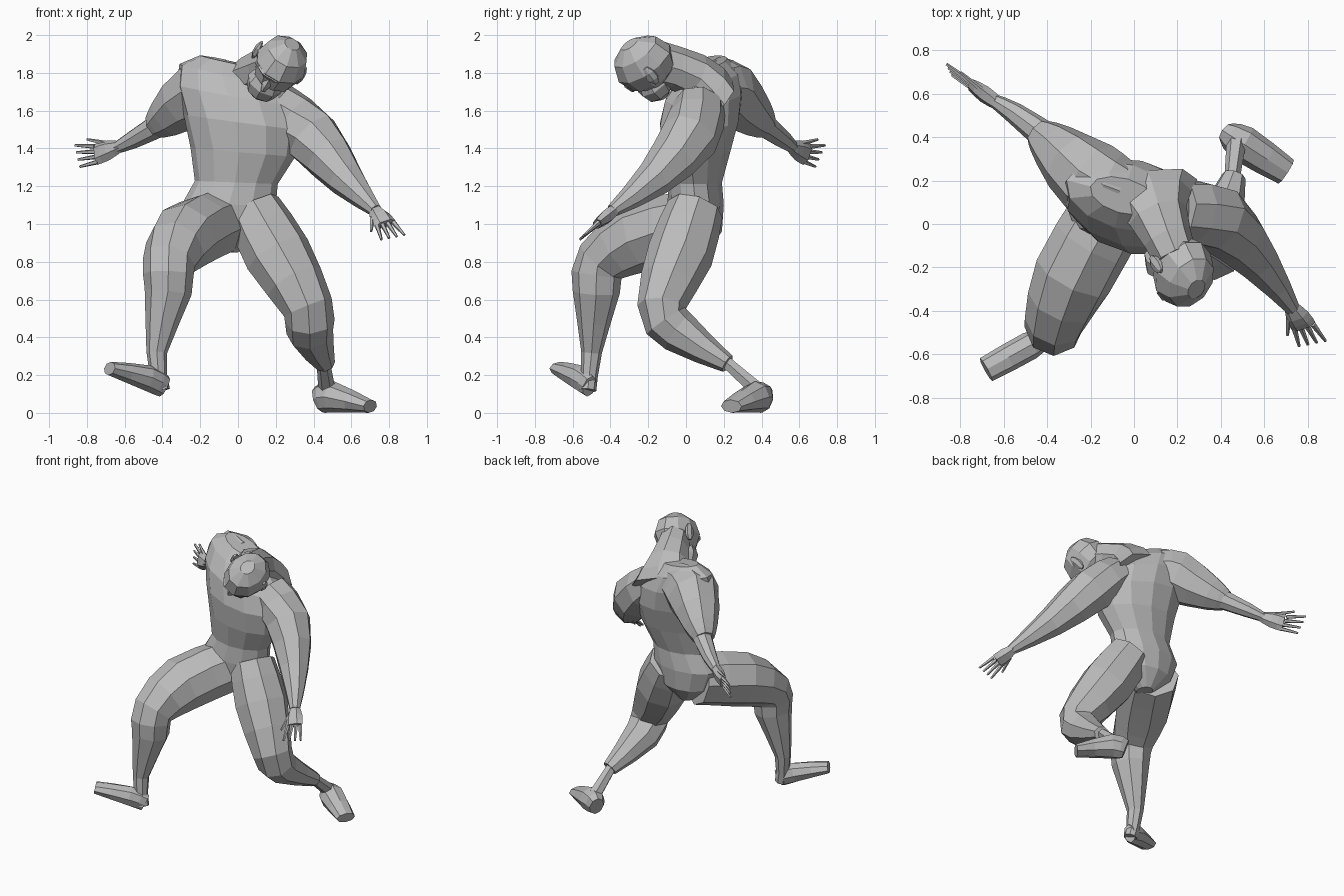
import bpy, bmesh, math
from mathutils import Vector, Matrix

cube = bpy.data.objects.get("Cube")
if cube:
    bpy.data.objects.remove(cube)

grey = bpy.data.materials.new("plain grey")
grey.use_nodes = True
grey.diffuse_color = (.5, .5, .5, 1)
grey.node_tree.nodes["Principled BSDF"].inputs["Base Color"].default_value = grey.diffuse_color


def skin(name, rings):
    """Bridge a list of rings of points into a closed, faceted mesh."""
    bm = bmesh.new()
    loops = [[bm.verts.new(point) for point in points] for points in rings]
    count = len(loops[0])
    for low, high in zip(loops, loops[1:]):
        for i in range(count):
            j = (i + 1) % count
            bm.faces.new((low[i], low[j], high[j], high[i]))
    bm.faces.new(loops[0][::-1])
    bm.faces.new(loops[-1])
    bmesh.ops.recalc_face_normals(bm, faces=bm.faces)
    mesh = bpy.data.meshes.new(name)
    bm.to_mesh(mesh)
    bm.free()
    mesh.materials.append(grey)
    bpy.context.collection.objects.link(bpy.data.objects.new(name, mesh))


def ring(center, wide, deep, sides):
    """Ellipse of points spanned by two half-axis vectors."""
    turns = [math.tau * i / sides for i in range(sides)]
    return [center + wide * math.cos(t) + deep * math.sin(t) for t in turns]


def smooth_path(joints):
    """Insert a curved in-between station in each gap of the joints."""
    nodes = [Vector(joint) for joint in joints]
    padded = [nodes[0], *nodes, nodes[-1]]
    path = [nodes[0]]
    for before, start, end, after in zip(padded, padded[1:], padded[2:], padded[3:]):
        path += [(9 * (start + end) - before - after) / 16, end]
    return path


def limb(name, joints, side=(1, 0, 0), flat=(1, 1), sides=8):
    """Loft through joints (x, y, z, radius); flat scales depth from start to end."""
    path = smooth_path(joints)
    last = len(path) - 1
    rings = []
    for i, station in enumerate(path):
        along = (path[min(i + 1, last)].xyz - path[max(i - 1, 0)].xyz).normalized()
        wide = Vector(side)
        wide = (wide - along * along.dot(wide)).normalized()
        depth = station.w * (flat[0] + (flat[1] - flat[0]) * i / last)
        rings.append(ring(station.xyz, wide * station.w, along.cross(wide) * depth, sides))
    skin(name, rings)


def hand(label, wrist, knuckle, reach, across, thumb_sign):
    """Flat palm, four fanned fingers and a thumb."""
    wrist, knuckle, reach = Vector(wrist), Vector(knuckle), Vector(reach)
    across = Vector(across).normalized()
    middle = (wrist + knuckle) / 2
    limb(label + "_palm", [(*wrist, .03), (*middle, .055), (*knuckle, .06)],
         across, (1, .4), 6)

    def digit(name, start, end):
        limb(name, [(*start, .014), (*end, .007)], across, sides=5)

    for i in range(4):
        offset = across * (i - 1.5) * .03
        digit(f"{label}_finger_{i + 1}", knuckle + offset, knuckle + reach + offset * 1.4)
    thumb = across * thumb_sign
    digit(label + "_thumb", middle + thumb * .04, knuckle + reach * .3 + thumb * .09)


# Torso: pelvis to collar, twisting and leaning with height
rings = []
for z, width, depth in [(.85, .05, .06), (.96, .19, .14), (1.1, .25, .15), (1.22, .22, .14),
                        (1.38, .28, .18), (1.54, .32, .21), (1.68, .33, .2),
                        (1.79, .28, .15), (1.86, .16, .08)]:
    twist = min(max((z - 1.1) / .7, 0), 1)
    turn = (Matrix.Rotation(math.radians(-16 * twist), 3, 'Z')
            @ Matrix.Rotation(math.radians(12 * twist), 3, 'Y'))
    center = Vector((.08 * math.sin(math.pi * twist) - .05, .05 + .08 * twist ** 3, z))
    rings.append(ring(center, turn.col[0] * width, turn.col[1] * depth, 12))
skin("torso", rings)

# Neck leaning forward out of sloping shoulders
limb("neck", [(.06, .16, 1.68, .24), (.11, .04, 1.79, .14), (.19, -.15, 1.85, .1)],
     flat=(.5, 1.2))

# Head built from faceted lumps in its own tilted frame
crown = Vector((.42, -.55, .72)).normalized()
across = Vector((.85, 0, -.5)).normalized()
face = across.cross(crown).normalized()
head_center = Vector((.21, -.21, 1.84))


def lump(name, place, size, sides=8, levels=5):
    """Faceted ellipsoid; place and size run across, faceward and crownward."""
    center = head_center + across * place[0] + face * place[1] + crown * place[2]
    rings = []
    for i in range(levels):
        angle = math.pi * (i + .5) / levels
        spread = math.sin(angle)
        rings.append(ring(center - crown * size[2] * math.cos(angle),
                          across * size[0] * spread, face * size[1] * spread, sides))
    skin(name, rings)


lump("skull", (.01, 0, .02), (.14, .17, .15), 10)
lump("jaw", (-.01, .03, -.12), (.1, .1, .1))
lump("nose", (0, .14, -.05), (.025, .03, .05), 4, 3)
lump("brow", (0, .12, .01), (.09, .05, .04), 6, 3)
for label, sign in (("left", 1), ("right", -1)):
    lump(label + "_ear", (.135 * sign, -.03, 0), (.02, .035, .06), 6, 4)

# Arms: the right one flung back, the left one reaching down in front
limb("right_upper_arm", [(-.06, .15, 1.72, .15), (-.2, .21, 1.7, .18),
                         (-.37, .36, 1.57, .115), (-.44, .42, 1.52, .07)], (0, 0, 1))
limb("right_forearm", [(-.39, .39, 1.54, .07), (-.55, .51, 1.45, .05),
                       (-.65, .57, 1.4, .03)], (0, 0, 1))
limb("left_arm", [(.2, .07, 1.62, .14), (.39, .02, 1.46, .155),
                  (.57, -.17, 1.24, .1), (.73, -.39, 1.07, .035)])
hand("right", (-.62, .55, 1.41), (-.75, .64, 1.37), (-.1, .07, -.01), (-.2, .4, .9), 1)
hand("left", (.72, -.37, 1.08), (.78, -.47, 1), (.04, -.08, -.07), (1, .2, .2), -1)

# Legs: the left one trailing, the right one raised forward
limb("left_leg", [(.08, .05, 1.08, .15), (.21, -.03, .84, .18), (.37, -.13, .56, .135),
                  (.38, -.04, .43, .125), (.46, .22, .26, .055)], flat=(1, .9))
limb("left_ankle", [(.45, .2, .28, .035), (.47, .37, .13, .045)], sides=6)
limb("right_leg", [(-.12, .04, 1, .18), (-.28, -.24, .93, .185), (-.365, -.45, .8, .14),
                   (-.37, -.475, .64, .125), (-.43, -.5, .32, .055), (-.405, -.52, .12, .045)])

# Feet from heel to toe
limb("left_foot", [(.425, .42, .07, .05), (.5, .37, .085, .085), (.7, .24, .035, .065)],
     (.5, .85, 0), (1.4, .55))
limb("right_foot", [(-.39, -.51, .14, .04), (-.48, -.56, .185, .065), (-.68, -.67, .235, .06)],
     (-.5, .85, 0), (1.5, .6))
